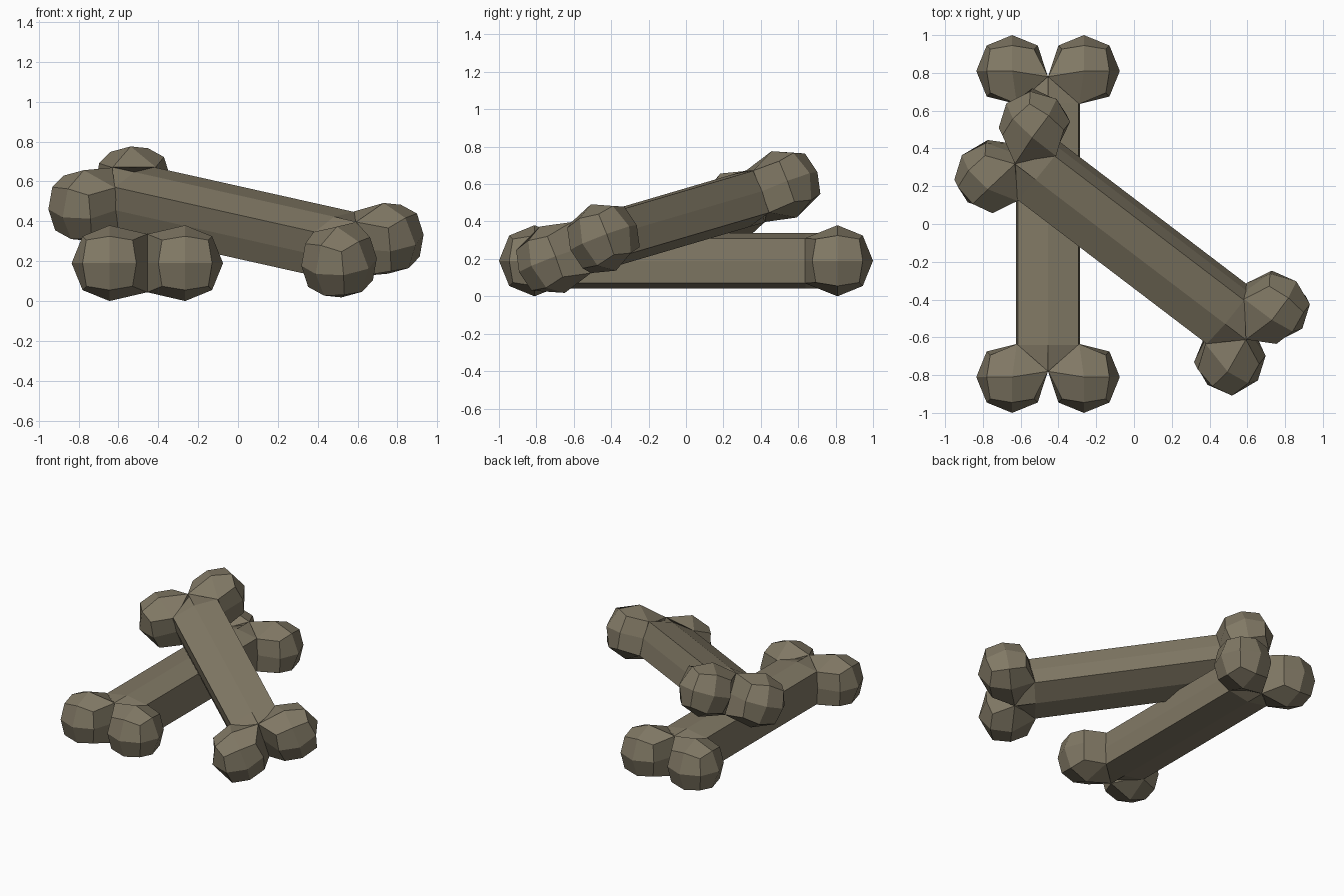
import bpy, bmesh
from mathutils import Matrix, Vector

if "Cube" in bpy.data.objects:
    bpy.data.objects.remove(bpy.data.objects["Cube"])

mat = bpy.data.materials.new("aged_bone")
mat.diffuse_color = (0.22, 0.19, 0.13, 1)
mat.use_nodes = True
mat.node_tree.nodes["Principled BSDF"].inputs["Base Color"].default_value = mat.diffuse_color

KNOB_X, KNOB_Y = 0.19, 0.81
# squarish eight-sided shaft section (x, z)
SECTION = [(0.17, 0), (0.16, 0.12), (0, 0.148), (-0.16, 0.12),
           (-0.17, 0), (-0.16, -0.12), (0, -0.148), (0.16, -0.12)]


def add_shaft(bm):
    # ends taper to the vertical crease between the knobs
    rings = []
    for y, s in ((-0.78, 0.01), (-0.64, 1), (0.64, 1), (0.78, 0.01)):
        rings.append([bm.verts.new((x * s, y, z)) for x, z in SECTION])
    for a, b in zip(rings, rings[1:]):
        for i in range(8):
            j = (i + 1) % 8
            bm.faces.new((a[i], a[j], b[j], b[i]))
    bm.faces.new(rings[0])
    bm.faces.new(rings[-1])


def knob_point(i, j, k):
    # i points away from the bone's axis, j away from its middle, k up
    if i == -1 and j == 0:
        return Vector((0, 0.78, 0.146 * k))
    if i == -1 and j == -1:
        return Vector((0.08, 0.71, 0.12 * k))
    if i == 0 and j == -1:
        return Vector((0.165, 0.635, 0.12 * k))
    size = (0, 0.19, 0.135, 0.116)[abs(i) + abs(j) + abs(k)]
    return Vector((KNOB_X + i * size, KNOB_Y + j * size, k * size))


def add_knob(bm, sx, sy):
    # rounded cube with two by two quads on each side
    verts = {}
    r = (-1, 0, 1)
    for i in r:
        for j in r:
            for k in r:
                if i or j or k:
                    p = knob_point(i, j, k)
                    verts[i, j, k] = bm.verts.new((p.x * sx, p.y * sy, p.z))
    for axis in range(3):
        for side in (-1, 1):
            for u in (-1, 0):
                for v in (-1, 0):
                    quad = []
                    for du, dv in ((0, 0), (1, 0), (1, 1), (0, 1)):
                        key = [u + du, v + dv]
                        key.insert(axis, side)
                        quad.append(verts[tuple(key)])
                    bm.faces.new(quad)


def make_bone(name, matrix):
    bm = bmesh.new()
    add_shaft(bm)
    for sx in (-1, 1):
        for sy in (-1, 1):
            add_knob(bm, sx, sy)
    bmesh.ops.recalc_face_normals(bm, faces=bm.faces)
    mesh = bpy.data.meshes.new(name)
    bm.to_mesh(mesh)
    bm.free()
    mesh.materials.append(mat)
    obj = bpy.data.objects.new(name, mesh)
    obj.matrix_world = matrix
    bpy.context.collection.objects.link(obj)


# bone lying flat on the ground
make_bone("lower_bone", Matrix.Translation((-0.455, 0, 0.19)))

# bone leaning across it
along = Vector((-1.275, 0.97, 0.285)).normalized()
up = Vector((0.24, 0.275, 0.12)).cross(along).normalized()
across = along.cross(up)
turn = Matrix((across, along, up)).transposed().to_4x4()
make_bone("leaning_bone", Matrix.Translation((-0.01, -0.095, 0.397)) @ turn)
